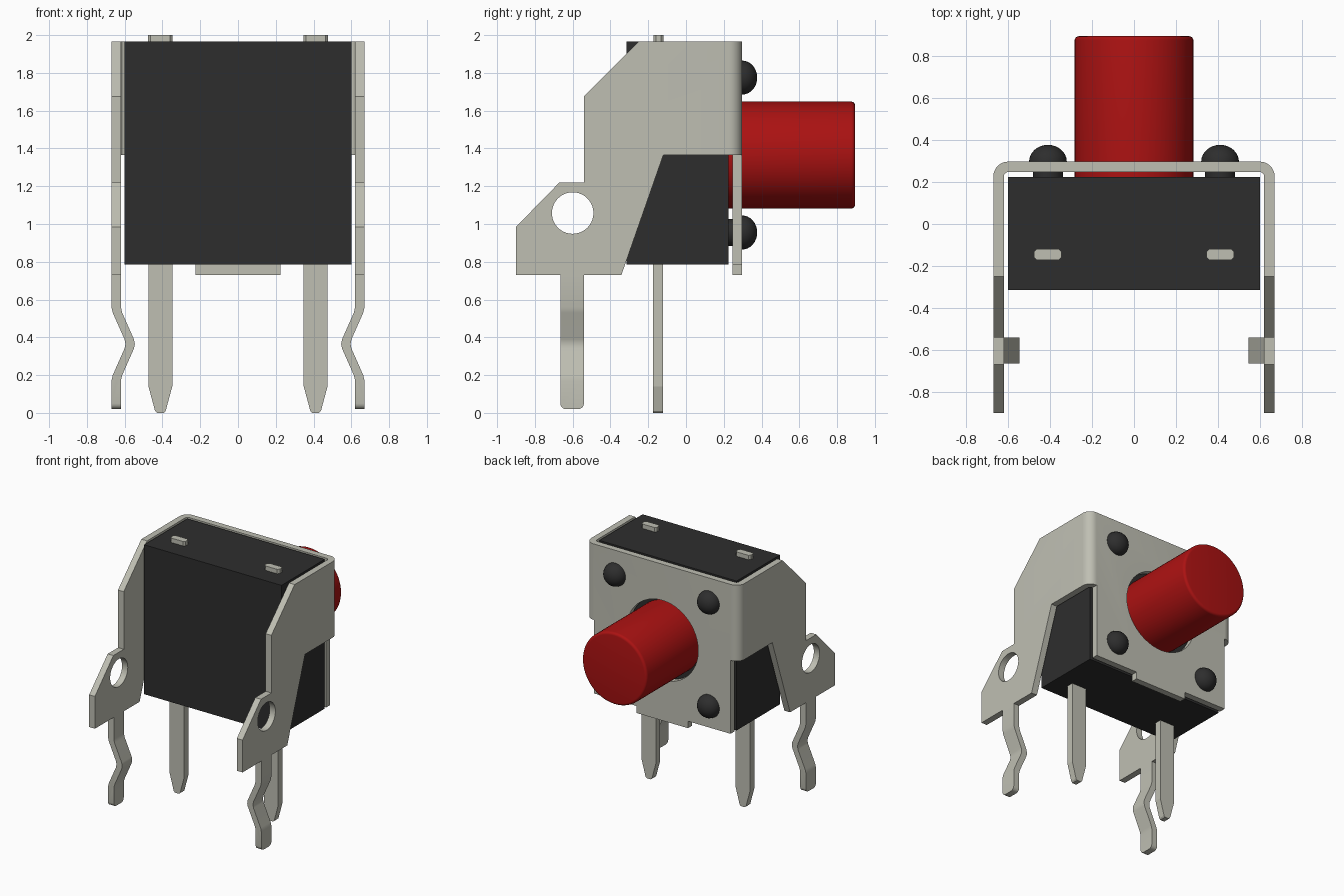
import bpy, bmesh, math
from mathutils import Vector

cube = bpy.data.objects.get("Cube")
if cube:
    bpy.data.objects.remove(cube, do_unlink=True)


def material(name, rgb, rough):
    m = bpy.data.materials.new(name)
    m.use_nodes = True
    m.diffuse_color = (*rgb, 1)
    bsdf = next(n for n in m.node_tree.nodes if n.type == 'BSDF_PRINCIPLED')
    bsdf.inputs["Base Color"].default_value = (*rgb, 1)
    bsdf.inputs["Roughness"].default_value = rough
    return m


METAL = material("pale metal", (0.52, 0.52, 0.45), 0.5)
BLACK = material("black plastic", (0.027, 0.027, 0.027), 0.6)
RED = material("red plastic", (0.41, 0.006, 0.006), 0.5)


def activate(ob):
    bpy.ops.object.select_all(action='DESELECT')
    ob.select_set(True)
    bpy.context.view_layer.objects.active = ob


def finish(name, bm, mat, smooth=False):
    bmesh.ops.recalc_face_normals(bm, faces=bm.faces)
    me = bpy.data.meshes.new(name)
    bm.to_mesh(me)
    bm.free()
    ob = bpy.data.objects.new(name, me)
    bpy.context.collection.objects.link(ob)
    if mat:
        me.materials.append(mat)
    if smooth:
        activate(ob)
        bpy.ops.object.shade_smooth_by_angle(angle=math.radians(30))
    return ob


def prism_mesh(pts, axis, a, b):
    """Extrude a 2D outline along an axis from a to b."""
    place = {'x': lambda u, v, w: (w, u, v),
             'y': lambda u, v, w: (u, w, v),
             'z': lambda u, v, w: (u, v, w)}[axis]
    bm = bmesh.new()
    face = bm.faces.new([bm.verts.new(place(u, v, a)) for u, v in pts])
    ext = bmesh.ops.extrude_face_region(bm, geom=[face])
    move = Vector(place(0, 0, b - a))
    bmesh.ops.translate(bm, vec=move, verts=[g for g in ext["geom"] if isinstance(g, bmesh.types.BMVert)])
    return bm


def prism(name, pts, axis, a, b, mat=None, smooth=False):
    return finish(name, prism_mesh(pts, axis, a, b), mat, smooth)


def arc(cx, cy, r, a0, a1, n):
    return [(cx + r * math.cos(math.radians(a0 + (a1 - a0) * i / n)),
             cy + r * math.sin(math.radians(a0 + (a1 - a0) * i / n))) for i in range(n + 1)]


def rect(u0, u1, v0, v1):
    return [(u0, v0), (u1, v0), (u1, v1), (u0, v1)]


def lathe(name, profile, x, z, mat, steps=48):
    """Spin an (r, y) profile around an axis parallel to y."""
    bm = bmesh.new()
    vs = [bm.verts.new((x + r, y, z)) for r, y in profile]
    es = [bm.edges.new(p) for p in zip(vs, vs[1:])]
    bmesh.ops.spin(bm, geom=vs + es, cent=(x, 0, z), axis=(0, 1, 0),
                   angle=2 * math.pi, steps=steps, use_merge=False)
    bmesh.ops.remove_doubles(bm, verts=bm.verts, dist=1e-5)
    return finish(name, bm, mat, True)


def boolean(ob, cutter, op):
    mod = ob.modifiers.new(op.lower(), 'BOOLEAN')
    mod.operation, mod.solver, mod.object = op, 'EXACT', cutter
    activate(ob)
    bpy.ops.object.modifier_apply(modifier=mod.name)
    bpy.data.objects.remove(cutter, do_unlink=True)


W, T, BACK, R = 0.67, 0.05, 0.297, 0.07   # bracket half width, thickness, back face, bend radius
MID_Z = 1.365

# Housing
prism("housing", rect(-0.6, 0.6, -0.315, 0.225), 'z', 0.785, 1.965, BLACK)

# Bracket: bent U channel trimmed to the side outline
half_outer = arc(W - R, BACK - R, R, 0, 90, 8)
half_inner = arc(W - R, BACK - R, R - T, 90, 0, 8)
outline = ([(W, -1.0)] + half_outer + [(-x, y) for x, y in reversed(half_outer)] + [(-W, -1.0), (T - W, -1.0)]
           + [(-x, y) for x, y in reversed(half_inner)] + half_inner + [(W - T, -1.0)])
bracket = prism("bracket", outline, 'z', 0.6, 2.1, METAL)
side = [(0.4, 1.965), (-0.25, 1.965), (-0.54, 1.675), (-0.54, 1.22), (-0.67, 1.22),
        (-0.9, 0.985), (-0.9, 0.73), (0.4, 0.73)]
boolean(bracket, prism("side_outline_cutter", side, 'x', -1, 1), 'INTERSECT')
opening = [(-0.356, 0.69), (-0.12, MID_Z), (0.5, MID_Z), (0.5, 0.69)]
for s in (-1, 1):
    a, b = sorted((s * 0.597, s * 0.9))
    boolean(bracket, prism("side_opening_cutter", opening, 'x', a, b), 'DIFFERENCE')
    a, b = sorted((s * 0.225, s * 0.61))
    boolean(bracket, prism("bottom_notch_cutter", rect(a, b, 0.65, 0.785), 'y', 0.2, 0.4), 'DIFFERENCE')
eyelet = arc(-0.6, 1.058, 0.11, 0, 360, 40)[:-1]
boolean(bracket, prism("eyelet_cutter", eyelet, 'x', -1, 1), 'DIFFERENCE')
ring = arc(0, MID_Z, 0.315, 0, 360, 48)[:-1]
boolean(bracket, prism("plunger_hole_cutter", ring, 'y', 0.18, 0.4), 'DIFFERENCE')
activate(bracket)
bpy.ops.object.shade_smooth_by_angle(angle=math.radians(30))

# Plunger with a softened rim
rim = [(0.283 - 0.02 + u, 0.895 - 0.02 + v) for u, v in arc(0, 0, 0.02, 0, 90, 4)]
lathe("plunger", [(0, 0.22), (0.283, 0.22)] + rim + [(0, 0.895)], 0, MID_Z, RED, 64)

# Rivets: short shank and domed head
dome = [(0.09 * math.cos(t), BACK + 0.08 * math.sin(t)) for t in [math.pi / 2 * i / 8 for i in range(8)]]
for i, sx in enumerate((-1, 1)):
    for j, sz in enumerate((-1, 1)):
        lathe(f"rivet_{('right', 'left')[i]}_{('lower', 'upper')[j]}",
              [(0, 0.22), (0.072, 0.22), (0.072, BACK)] + dome + [(0, BACK + 0.08)],
              sx * 0.41, MID_Z + sz * 0.41, BLACK, 32)

# Kinked mounting legs, contact pins and pin ends
kink = [(0.67, 0.735), (0.67, 0.56), (0.663, 0.53), (0.601, 0.39), (0.596, 0.365),
        (0.601, 0.34), (0.663, 0.2), (0.67, 0.17), (0.67, 0.02)]
pin = [(-0.063, 0.8), (-0.063, 0.14), (-0.028, 0.01), (-0.018, 0.0),
       (0.018, 0.0), (0.028, 0.01), (0.063, 0.14), (0.063, 0.8)]
stub = [(-0.065, -0.013), (-0.052, -0.027), (0.052, -0.027), (0.065, -0.013),
        (0.065, 0.013), (0.052, 0.027), (-0.052, 0.027), (-0.065, 0.013)]
for s, label in ((-1, "right"), (1, "left")):
    leg = [(s * x, z) for x, z in kink] + [(s * (x - T), z) for x, z in reversed(kink)]
    bm = prism_mesh(leg, 'y', -0.665, -0.54)
    tips = [e for e in bm.edges if all(v.co.z < 0.03 for v in e.verts)
            and abs(e.verts[0].co.y - e.verts[1].co.y) < 1e-4]
    bmesh.ops.bevel(bm, geom=tips, offset=0.03, segments=4, profile=0.5, affect='EDGES')
    finish(f"mounting_leg_{label}", bm, METAL, True)
    prism(f"contact_pin_{label}", [(s * 0.411 + x, z) for x, z in pin], 'y', -0.175, -0.122, METAL)
    prism(f"pin_end_{label}", [(s * 0.411 + x, y - 0.145) for x, y in stub], 'z', 1.94, 2.0, METAL)
